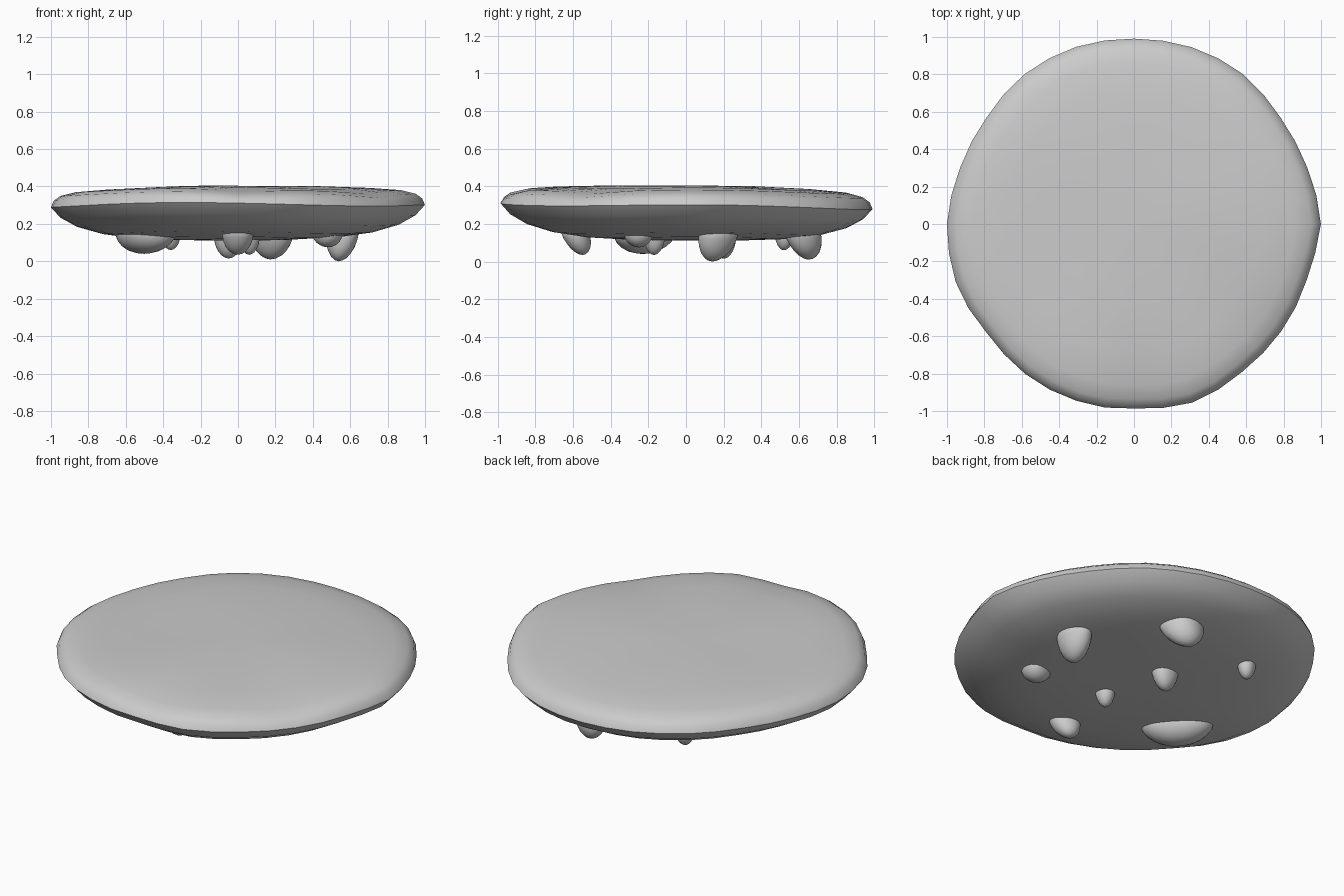
import bpy, bmesh, math
from mathutils import Matrix, Vector

cube = bpy.data.objects.get("Cube")
if cube:
    bpy.data.objects.remove(cube)

stone = bpy.data.materials.new("grey stone")
stone.use_nodes = True
GREY = (0.6, 0.6, 0.6, 1)
stone.diffuse_color = GREY
stone.node_tree.nodes["Principled BSDF"].inputs["Base Color"].default_value = GREY


def finish(bm, name, angle):
    bmesh.ops.recalc_face_normals(bm, faces=bm.faces)
    mesh = bpy.data.meshes.new(name)
    bm.to_mesh(mesh)
    bm.free()
    mesh.materials.append(stone)
    obj = bpy.data.objects.new(name, mesh)
    bpy.context.collection.objects.link(obj)
    bpy.ops.object.select_all(action='DESELECT')
    obj.select_set(True)
    bpy.context.view_layer.objects.active = obj
    bpy.ops.object.shade_smooth_by_angle(angle=math.radians(angle))
    return obj


# Uneven rim of the slab, counter-clockwise
RIM = [(1, -.01), (.9, .36), (.76, .6), (.61, .78), (.38, .92), (.03, .99),
       (-.36, .93), (-.6, .79), (-.8, .55), (-.94, .27), (-1, .02), (-.94, -.35),
       (-.78, -.59), (-.53, -.84), (-.17, -.98), (-.02, -.985), (.33, -.95),
       (.59, -.78), (.76, -.61), (.94, -.24)]
POLAR = sorted((math.atan2(y, x) % math.tau, math.hypot(x, y)) for x, y in RIM)
POLAR = [(POLAR[-1][0] - math.tau, POLAR[-1][1])] + POLAR + [(POLAR[0][0] + math.tau, POLAR[0][1])]


def rim_radius(a):
    for (a0, r0), (a1, r1) in zip(POLAR, POLAR[1:]):
        if a0 <= a <= a1:
            return r0 + (r1 - r0) * (a - a0) / (a1 - a0)
    return 1


# Cross-section from the middle of the underside, round the rim, to the top
PROFILE = [(.3, .115), (.55, .127), (.72, .15), (.86, .19), (.95, .24), (1, .295),
           (.985, .33), (.95, .355), (.87, .375), (.7, .388), (.4, .4)]


def worn_edge(a, fraction):
    # chipped places on the upper rim, at the front and front left
    chip = sum(math.exp(-((a - c) / .2) ** 2) for c in (4.75, 5.65))
    return -.015 * chip if .8 < fraction < .99 else 0


SIDES = 40
bm = bmesh.new()
rings = []
for i, (f, z) in enumerate(PROFILE):
    ring = []
    for k in range(SIDES):
        a = math.tau * k / SIDES
        r = f * rim_radius(a)
        wave = .008 * f * math.sin(3 * a + 1) - .012 * f * f * math.sin(a)
        lift = wave + (worn_edge(a, f) if z > .3 else 0)
        ring.append(bm.verts.new((r * math.cos(a), r * math.sin(a), z + lift)))
    rings.append(ring)
for low, high in zip(rings, rings[1:]):
    for k in range(SIDES):
        n = (k + 1) % SIDES
        bm.faces.new((low[k], low[n], high[n], high[k]))
for ring, z in ((rings[0], .112), (rings[-1], .404)):
    hub = bm.verts.new((0, 0, z))
    for k in range(SIDES):
        bm.faces.new((ring[k], ring[(k + 1) % SIDES], hub))
finish(bm, "stone_slab", 60)


# Rounded stubs under the slab: x, y, half length, half width, bottom, turn
def stub(name, x, y, rx, ry, bottom, turn=0, lean=(0, 0)):
    bm = bmesh.new()
    bmesh.ops.create_icosphere(bm, subdivisions=3, radius=1)
    top = .16
    for v in bm.verts:
        lump = 1 + .07 * math.sin(3 * v.co.x + 9 * x) * math.cos(2 * v.co.y + 7 * y)
        down = max(0, -v.co.z)
        v.co = Vector((v.co.x * rx * lump + lean[0] * down,
                       v.co.y * ry * lump + lean[1] * down,
                       v.co.z * (top - bottom if v.co.z < 0 else .03)))
    bm.transform(Matrix.Translation((x, y, top)) @ Matrix.Rotation(math.radians(turn), 4, 'Z'))
    finish(bm, name, 50)


stub("left_stub", .56, .17, .085, .105, 0, 0, (-.02, -.03))
stub("back_left_stub", .19, .62, .12, .085, .01, -30, (-.03, .02))
stub("front_left_stub", .48, -.25, .085, .08, .075, 20)
stub("centre_back_stub", -.05, .2, .085, .07, .015, 30)
stub("back_right_stub", -.36, .52, .055, .05, .06, 45)
stub("centre_stub", .06, -.17, .06, .06, .035)
stub("front_stub", 0, -.59, .085, .075, .035, 0, (0, .04))
stub("right_stub", -.5, -.23, .2, .12, .04, 135)
